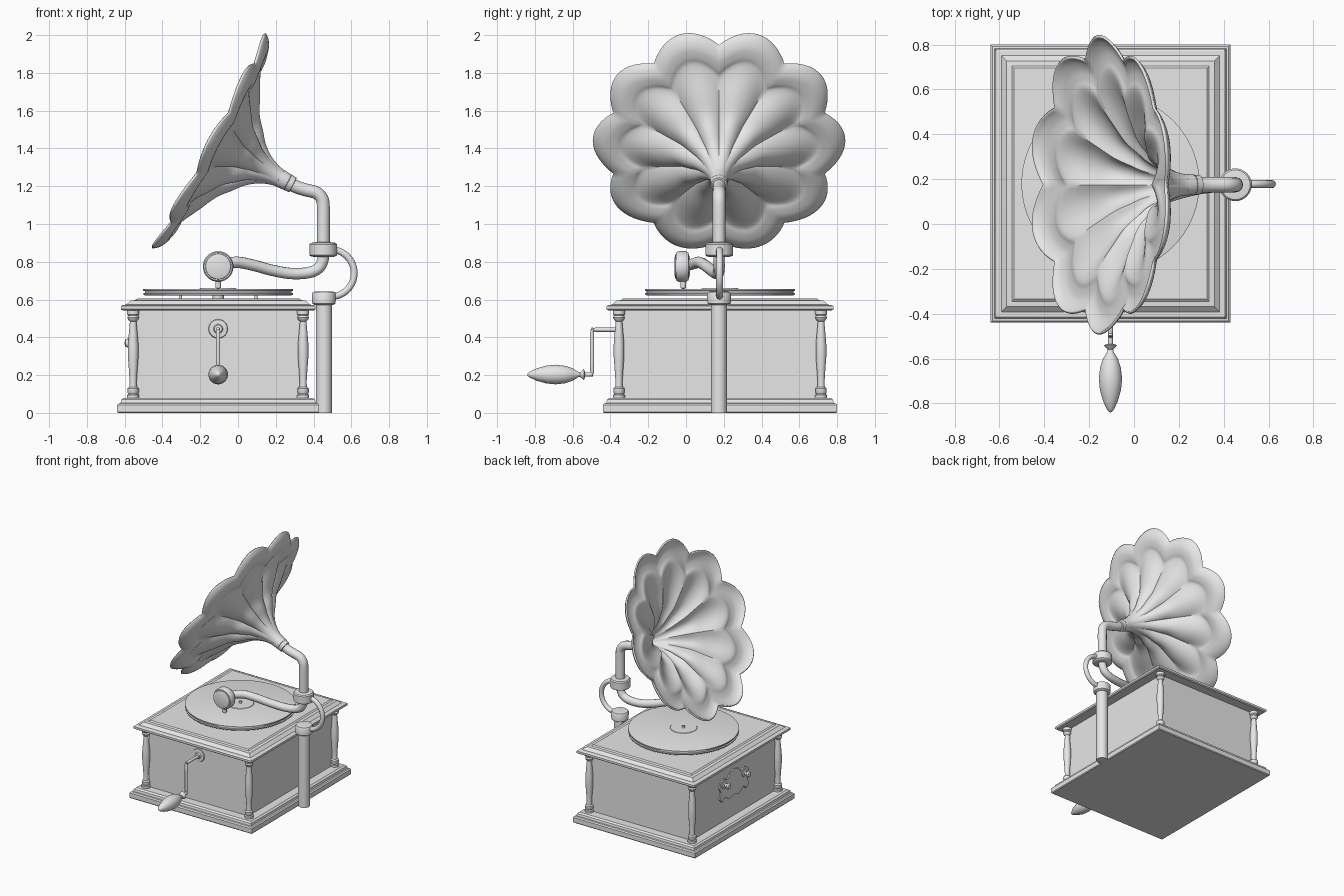
import bpy, bmesh, math
from mathutils import Vector

if "Cube" in bpy.data.objects:
    bpy.data.objects.remove(bpy.data.objects["Cube"])

CX, CY = -0.105, 0.18          # cabinet centre
grey = bpy.data.materials.new("plain_grey")
grey.diffuse_color = (0.8, 0.8, 0.8, 1)
grey.use_nodes = True
grey.node_tree.nodes["Principled BSDF"].inputs["Base Color"].default_value = grey.diffuse_color


def finish(ob, angle=35):
    ob.data.materials.clear()
    ob.data.materials.append(grey)
    bpy.ops.object.select_all(action='DESELECT')
    ob.select_set(True)
    bpy.context.view_layer.objects.active = ob
    bpy.ops.object.shade_smooth_by_angle(angle=math.radians(angle))
    return ob


def from_bmesh(name, bm, angle=35):
    bmesh.ops.recalc_face_normals(bm, faces=bm.faces)
    me = bpy.data.meshes.new(name)
    bm.to_mesh(me)
    bm.free()
    ob = bpy.data.objects.new(name, me)
    bpy.context.collection.objects.link(ob)
    return finish(ob, angle)


def skin(name, rings, caps=True, angle=35):
    """Join closed rings of points into one surface."""
    bm = bmesh.new()
    loops = [[bm.verts.new(p) for p in ring] for ring in rings]
    n = len(loops[0])
    for a, b in zip(loops, loops[1:]):
        for i in range(n):
            j = (i + 1) % n
            bm.faces.new((a[i], a[j], b[j], b[i]))
    if caps:
        bm.faces.new(loops[0])
        bm.faces.new(loops[-1])
    return from_bmesh(name, bm, angle)


def lathe(name, profile, origin, axis=(0, 0, 1), sides=32):
    """Turn (distance along axis, radius) pairs around an axis."""
    rot = Vector((0, 0, 1)).rotation_difference(Vector(axis))
    o = Vector(origin)
    angs = [2 * math.pi * i / sides for i in range(sides)]
    return skin(name, [[o + rot @ Vector((r * math.cos(a), r * math.sin(a), h))
                        for a in angs] for h, r in profile])


def slab(name, hx, hy, levels):
    """Moulded rectangular slab from (height, inset) pairs."""
    corners = [(-1, -1), (1, -1), (1, 1), (-1, 1)]
    return skin(name, [[(CX + sx * (hx - d), CY + sy * (hy - d), z)
                        for sx, sy in corners] for z, d in levels], angle=25)


def spline(pts, steps=8):
    """Catmull-Rom curve through the points."""
    p = [Vector(q) for q in pts]
    p = [2 * p[0] - p[1]] + p + [2 * p[-1] - p[-2]]
    out = []
    for i in range(1, len(p) - 2):
        a, b, c, d = p[i - 1:i + 3]
        for k in range(steps):
            t = k / steps
            out.append(0.5 * (2 * b + (c - a) * t + (2 * a - 5 * b + 4 * c - d) * t ** 2
                              + (3 * b - a - 3 * c + d) * t ** 3))
    return out + [p[-2]]


def tube(name, pts, radius, steps=8):
    cu = bpy.data.curves.new(name, 'CURVE')
    cu.dimensions = '3D'
    cu.bevel_depth = radius
    cu.bevel_resolution = 4
    cu.use_fill_caps = True
    path = spline(pts, steps)
    sp = cu.splines.new('POLY')
    sp.points.add(len(path) - 1)
    for q, v in zip(sp.points, path):
        q.co = (*v, 1)
    ob = bpy.data.objects.new(name, cu)
    bpy.context.collection.objects.link(ob)
    bpy.ops.object.select_all(action='DESELECT')
    ob.select_set(True)
    bpy.context.view_layer.objects.active = ob
    bpy.ops.object.convert(target='MESH')
    return finish(bpy.context.view_layer.objects.active, 50)


# Cabinet: base moulding, box, lid
slab("cabinet_base", 0.535, 0.62,
     [(0, 0.005), (0.006, 0), (0.042, 0), (0.05, 0.008), (0.053, 0.018), (0.07, 0.022), (0.08, 0.035)])
slab("cabinet_box", 0.435, 0.52, [(0.07, 0), (0.56, 0)])
slab("cabinet_lid", 0.515, 0.60,
     [(0.543, 0.008), (0.549, 0), (0.565, 0), (0.571, 0.008), (0.573, 0.028), (0.58, 0.036),
      (0.594, 0.052), (0.597, 0.075), (0.605, 0.085)])

# Turned corner columns
column = [(0.075, 0.032), (0.095, 0.032), (0.1, 0.025), (0.108, 0.03), (0.13, 0.03), (0.138, 0.02),
          (0.16, 0.018), (0.22, 0.022), (0.3, 0.028), (0.36, 0.028), (0.43, 0.022), (0.485, 0.017),
          (0.492, 0.026), (0.505, 0.031), (0.515, 0.026), (0.522, 0.032), (0.55, 0.032)]
for sx in (-1, 1):
    for sy in (-1, 1):
        lathe("corner_column", column, (CX + sx * 0.45, CY + sy * 0.535, 0), sides=20)

# Turntable with grooved edge, record label ring and spindle
lathe("turntable", [(0.622, 0.385), (0.624, 0.395), (0.633, 0.397), (0.635, 0.388), (0.645, 0.388),
                    (0.647, 0.397), (0.655, 0.397), (0.657, 0.39)], (CX, CY, 0), sides=72)
lathe("record_label", [(0.655, 0.1), (0.66, 0.095)], (CX, CY, 0))
lathe("spindle", [(0.6, 0.03), (0.625, 0.03), (0.626, 0.012), (0.675, 0.01)], (CX, CY, 0), sides=16)
for sx in (-1, 1):
    lathe("turntable_foot", [(0.6, 0.008), (0.625, 0.008)], (CX + sx * 0.2, CY, 0), sides=12)

# Support post, collars and curved bracket
PX, PY = 0.455, 0.175
lathe("support_post", [(0, 0.043), (0.58, 0.043)], (PX, PY, 0))
lathe("post_collar", [(0.572, 0.05), (0.58, 0.062), (0.63, 0.064), (0.64, 0.058), (0.643, 0.04)], (PX, PY, 0))
lathe("arm_collar", [(0.825, 0.05), (0.83, 0.068), (0.835, 0.073), (0.892, 0.073), (0.9, 0.066),
                     (0.904, 0.036)], (PX - 0.003, PY, 0))
bracket = [(0.49 + 0.125 * math.cos(a), PY + 0.003, 0.74 + 0.125 * math.sin(a))
           for a in [math.radians(-85 + 17 * i) for i in range(11)]]
tube("curved_bracket", bracket, 0.018, 3)

# Horn elbow and tone arm
tube("horn_elbow", [(0.452, PY, 0.85), (0.452, PY, 0.98), (0.452, PY, 1.09), (0.444, PY, 1.135),
                    (0.415, PY, 1.165), (0.36, PY, 1.18), (0.31, PY, 1.196), (0.24, PY, 1.232)], 0.034)
tube("tone_arm", [(0.452, PY, 0.86), (0.45, PY, 0.81), (0.425, PY, 0.765), (0.37, 0.172, 0.742),
                  (0.28, 0.16, 0.738), (0.18, 0.135, 0.755), (0.08, 0.1, 0.782), (0, 0.07, 0.797),
                  (-0.06, 0.04, 0.79), (-0.1, 0.0, 0.778)], 0.03)

# Sound box and needle
lathe("sound_box", [(-0.045, 0.05), (-0.04, 0.066), (-0.036, 0.068), (-0.036, 0.075), (-0.025, 0.081),
                    (0.015, 0.081), (0.027, 0.073), (0.035, 0.045)], (CX, -0.015, 0.775), (0, 1, 0), 40)
lathe("needle_holder", [(0.655, 0.004), (0.662, 0.015), (0.70, 0.015)], (CX, -0.015, 0), sides=16)

# Crank with turned handle
lathe("crank_plate", [(0, 0.052), (0.008, 0.048), (0.01, 0.025), (0.02, 0.02)], (CX, -0.338, 0.445), (0, -1, 0))
tube("crank_rod", [(CX, -0.33, 0.44), (CX, -0.48, 0.44), (CX, -0.492, 0.437), (CX, -0.497, 0.425),
                   (CX, -0.497, 0.22), (CX, -0.502, 0.207), (CX, -0.515, 0.203), (CX, -0.56, 0.203)], 0.011, 3)
lathe("crank_handle", [(0.535, 0.014), (0.54, 0.029), (0.545, 0.026), (0.56, 0.012), (0.57, 0.014),
                       (0.6, 0.033), (0.64, 0.046), (0.69, 0.052), (0.74, 0.047), (0.79, 0.033),
                       (0.825, 0.017), (0.837, 0.008), (0.84, 0.002)], (CX, 0, 0.203), (0, -1, 0))

# Fluted horn with ten petals
throat = Vector((0.265, PY, 1.22))
fwd = Vector((-0.885, 0, 0.466))
up, side = Vector((0.466, 0, 0.885)), Vector((0, 1, 0))
flare = [(0, 0.039, 0), (0.07, 0.046, 0), (0.14, 0.075, 0), (0.2, 0.122, 0), (0.25, 0.185, 0),
         (0.305, 0.255, 0), (0.355, 0.36, 0), (0.40, 0.45, 0), (0.422, 0.51, 0), (0.421, 0.55, 0),
         (0.428, 0.60, 0), (0.45, 0.64, 0), (0.478, 0.664, 0)]
rings = []
N = 160
for t, R, _ in spline(flare, 4):
    s = R / 0.664
    depth = (0.12 + 0.10 * math.sin(math.pi * s)) * min(1, max(0, (R - 0.04) / 0.1))
    ring = []
    for i in range(N):
        th = 2 * math.pi * i / N
        dip = 1 - abs(math.sin(5 * th))
        r = R * (1 - depth * dip)
        ring.append(throat + fwd * t * (1 - 0.06 * dip * s ** 3)
                    + r * (math.cos(th) * up + math.sin(th) * side))
    rings.append(ring)
horn = skin("horn", rings, caps=False, angle=45)
mod = horn.modifiers.new("thickness", 'SOLIDIFY')
mod.thickness = 0.012
mod.offset = 0
lathe("horn_sleeve", [(-0.03, 0.036), (-0.028, 0.043), (0.05, 0.049), (0.053, 0.044)], throat, fwd)

# Ornamental side plate with knobs
half = [(0.0, 0.45), (0.05, 0.44), (0.08, 0.40), (0.13, 0.42), (0.17, 0.40), (0.185, 0.36),
        (0.165, 0.32), (0.18, 0.27), (0.15, 0.24), (0.12, 0.27), (0.06, 0.235), (0.0, 0.25)]
outline = half + [(-y, z) for y, z in half[-2:0:-1]]
WX = CX - 0.435
skin("side_plate", [[(WX + dx, CY + y, z) for y, z in outline] for dx in (0.004, -0.009)])
for sy in (-1, 1):
    lathe("plate_knob", [(0, 0.03), (0.015, 0.03), (0.02, 0.014), (0.035, 0.014), (0.042, 0.024),
                         (0.055, 0.02), (0.06, 0.006)], (WX, CY + sy * 0.125, 0.37), (-1, 0, 0), 20)
